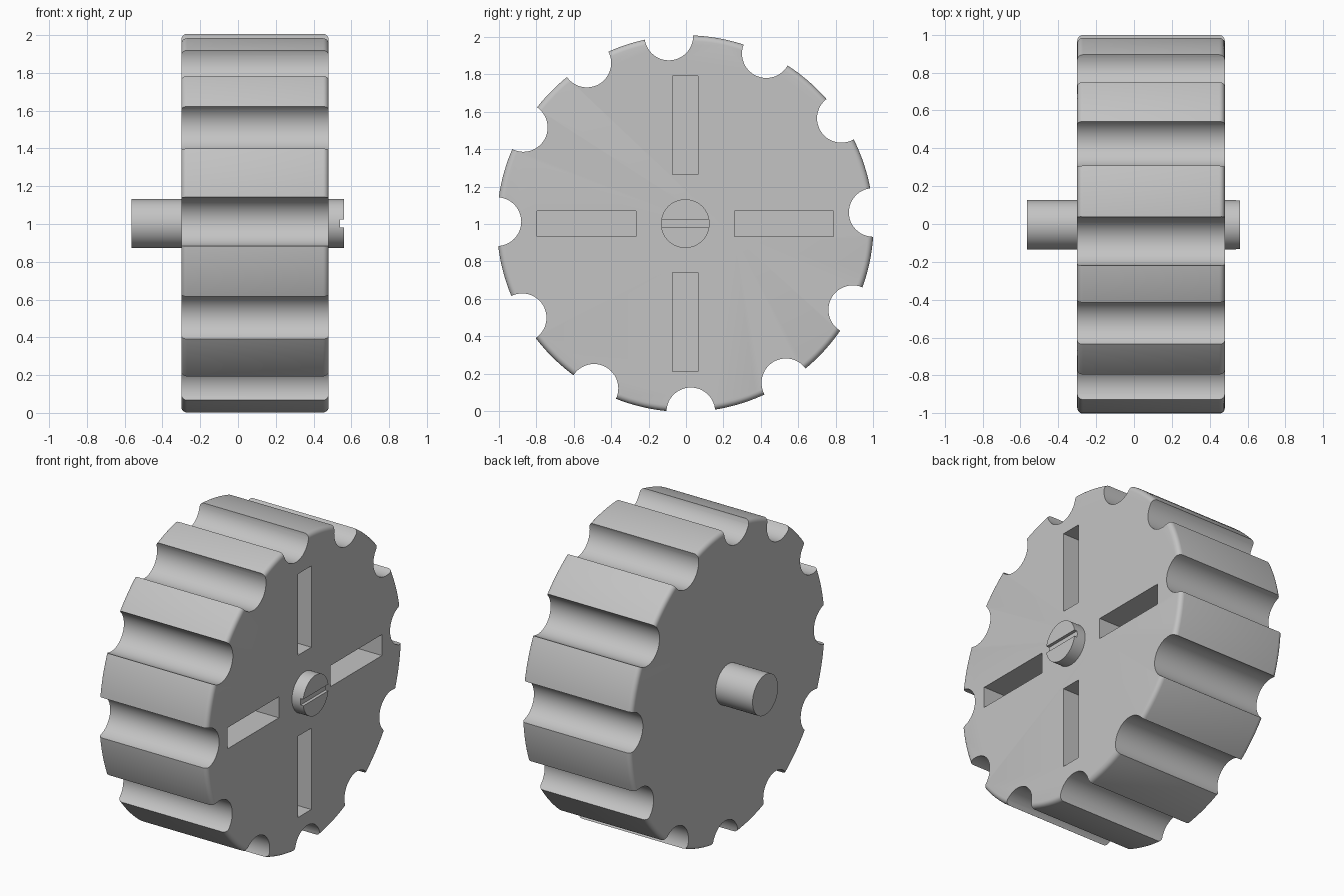
import bpy, bmesh
from math import radians, sin, cos, pi
from mathutils import Matrix, Vector

cube = bpy.data.objects.get("Cube")
if cube:
    bpy.data.objects.remove(cube, do_unlink=True)

AXIS = Vector((0, -0.004, 1.002))      # the knob turns about a line along x
RADIUS, GRIP_R, FILLET = 1.005, 0.13, 0.03
BACK, FRONT = -0.30, 0.48
GRIP_ANGLES = [95, 64.5, 34, 3.4, -27.2, -57.7, -88.3, -119, -150, 179.4, 149.3, 121.5]

grey = bpy.data.materials.new("plain grey")
grey.use_nodes = True
grey.diffuse_color = (0.55, 0.55, 0.55, 1)
grey.node_tree.nodes["Principled BSDF"].inputs["Base Color"].default_value = (0.55, 0.55, 0.55, 1)


def to_object(name, bm):
    bmesh.ops.recalc_face_normals(bm, faces=bm.faces)
    mesh = bpy.data.meshes.new(name)
    bm.to_mesh(mesh)
    bm.free()
    mesh.materials.append(grey)
    obj = bpy.data.objects.new(name, mesh)
    bpy.context.collection.objects.link(obj)
    return obj


def add_cylinder(bm, x0, x1, radius, y=0, z=0, sides=64):
    place = Matrix.Translation(AXIS + Vector(((x0 + x1) / 2, y, z))) @ Matrix.Rotation(pi / 2, 4, 'Y')
    bmesh.ops.create_cone(bm, cap_ends=True, segments=sides, radius1=radius,
                          radius2=radius, depth=x1 - x0, matrix=place)


def add_box(bm, x0, x1, y, z, width, height):
    place = Matrix.Translation(AXIS + Vector(((x0 + x1) / 2, y, z)))
    bmesh.ops.create_cube(bm, size=1, matrix=place @ Matrix.Diagonal((x1 - x0, width, height, 1)))


def select_only(obj):
    bpy.ops.object.select_all(action='DESELECT')
    obj.select_set(True)
    bpy.context.view_layer.objects.active = obj


def cut(obj, cutter):
    cutter.hide_render = True
    mod = obj.modifiers.new("cut", 'BOOLEAN')
    mod.operation, mod.solver, mod.object = 'DIFFERENCE', 'EXACT', cutter
    select_only(obj)
    bpy.ops.object.modifier_apply(modifier=mod.name)
    bpy.data.objects.remove(cutter, do_unlink=True)


def smooth(obj):
    select_only(obj)
    bpy.ops.object.shade_smooth_by_angle(angle=radians(28))


# Wheel body with rounded rims
bm = bmesh.new()
add_cylinder(bm, BACK, FRONT, RADIUS, sides=144)
rims = [e for e in bm.edges if any(len(f.verts) > 4 for f in e.link_faces)]
bmesh.ops.bevel(bm, geom=rims, offset=FILLET, segments=5, profile=0.5, affect='EDGES')
body = to_object("knob_body", bm)

# Finger grips scooped around the rim
bm = bmesh.new()
for a in GRIP_ANGLES:
    t = radians(a)
    add_cylinder(bm, BACK - 0.1, FRONT + 0.1, GRIP_R, RADIUS * cos(t), RADIUS * sin(t), sides=48)
cut(body, to_object("grip_cutter", bm))

# Four radial pockets in the front face
bm = bmesh.new()
for side in (-1, 1):
    add_box(bm, FRONT - 0.2, FRONT + 0.1, side * 0.527, 0, 0.528, 0.136)
    add_box(bm, FRONT - 0.2, FRONT + 0.1, 0, side * 0.525, 0.136, 0.526)
cut(body, to_object("pocket_cutter", bm))
smooth(body)

# Shaft through the hub, with a screwdriver slot in its front end
bm = bmesh.new()
add_cylinder(bm, -0.565, 0.56, GRIP_R)
shaft = to_object("shaft", bm)
bm = bmesh.new()
add_box(bm, 0.54, 0.6, 0, 0, 0.4, 0.042)
cut(shaft, to_object("slot_cutter", bm))
smooth(shaft)
